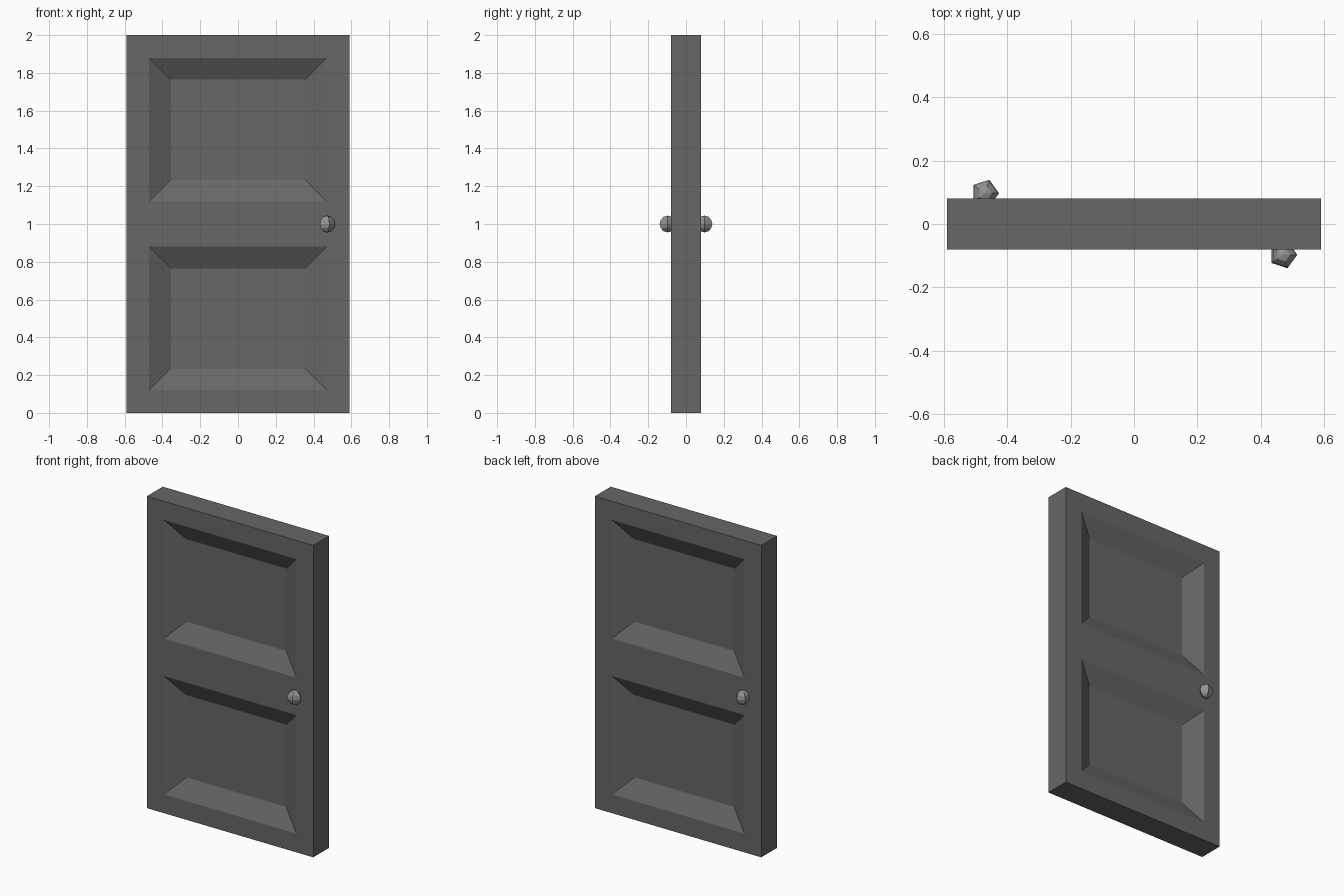
import bpy, bmesh
from mathutils import Matrix, Vector

if "Cube" in bpy.data.objects:
    bpy.data.objects.remove(bpy.data.objects["Cube"])

W, T, H = 1.18, 0.16, 2.0          # door size
MARGIN, RAIL, BEVEL, DEPTH = 0.12, 0.12, 0.116, 0.063


def material(name, v):
    m = bpy.data.materials.new(name)
    m.diffuse_color = (v, v, v, 1)
    m.use_nodes = True
    m.node_tree.nodes["Principled BSDF"].inputs["Base Color"].default_value = m.diffuse_color
    return m


def finish(bm, name, mat):
    me = bpy.data.meshes.new(name)
    bm.to_mesh(me)
    bm.free()
    me.materials.append(mat)
    ob = bpy.data.objects.new(name, me)
    bpy.context.collection.objects.link(ob)
    return ob


dark = material("dark grey door", 0.135)
light = material("light grey knob", 0.29)

# Door slab, cut along the frame lines
bm = bmesh.new()
bmesh.ops.create_cube(bm, size=1, matrix=Matrix.Translation((0, 0, H / 2)) @ Matrix.Diagonal((W, T, H, 1)))
xin = W / 2 - MARGIN
cuts = [((x, 0, 0), (1, 0, 0)) for x in (-xin, xin)]
cuts += [((0, 0, z), (0, 0, 1)) for z in (MARGIN, H / 2 - RAIL, H / 2 + RAIL, H - MARGIN)]
for co, no in cuts:
    bmesh.ops.bisect_plane(bm, geom=bm.verts[:] + bm.edges[:] + bm.faces[:],
                           plane_co=Vector(co), plane_no=Vector(no))
bm.normal_update()

# Recessed panels, two on each side
panels = []
for f in bm.faces:
    c = f.calc_center_median()
    if abs(f.normal.y) > 0.9 and abs(c.x) < 0.1 and abs(abs(c.z - H / 2) - 0.5) < 0.1:
        panels.append(f)
bmesh.ops.inset_individual(bm, faces=panels, thickness=BEVEL, depth=-DEPTH, use_even_offset=True)
finish(bm, "door", dark)

# Five-sided knobs, one on each side
for name, s in (("front_knob", 1), ("back_knob", -1)):
    bm = bmesh.new()
    bmesh.ops.create_uvsphere(bm, u_segments=5, v_segments=6, radius=0.0445)
    # turn so one corner points to +x
    v = max(bm.verts, key=lambda p: p.co.xy.length).co.copy()
    rot = Vector((1, 0)).angle_signed(v.xy)
    bmesh.ops.rotate(bm, verts=bm.verts, matrix=Matrix.Rotation(rot, 3, 'Z'))
    bmesh.ops.translate(bm, verts=bm.verts, vec=(0.47 * s, -0.097 * s, 1.0))
    finish(bm, name, light)
